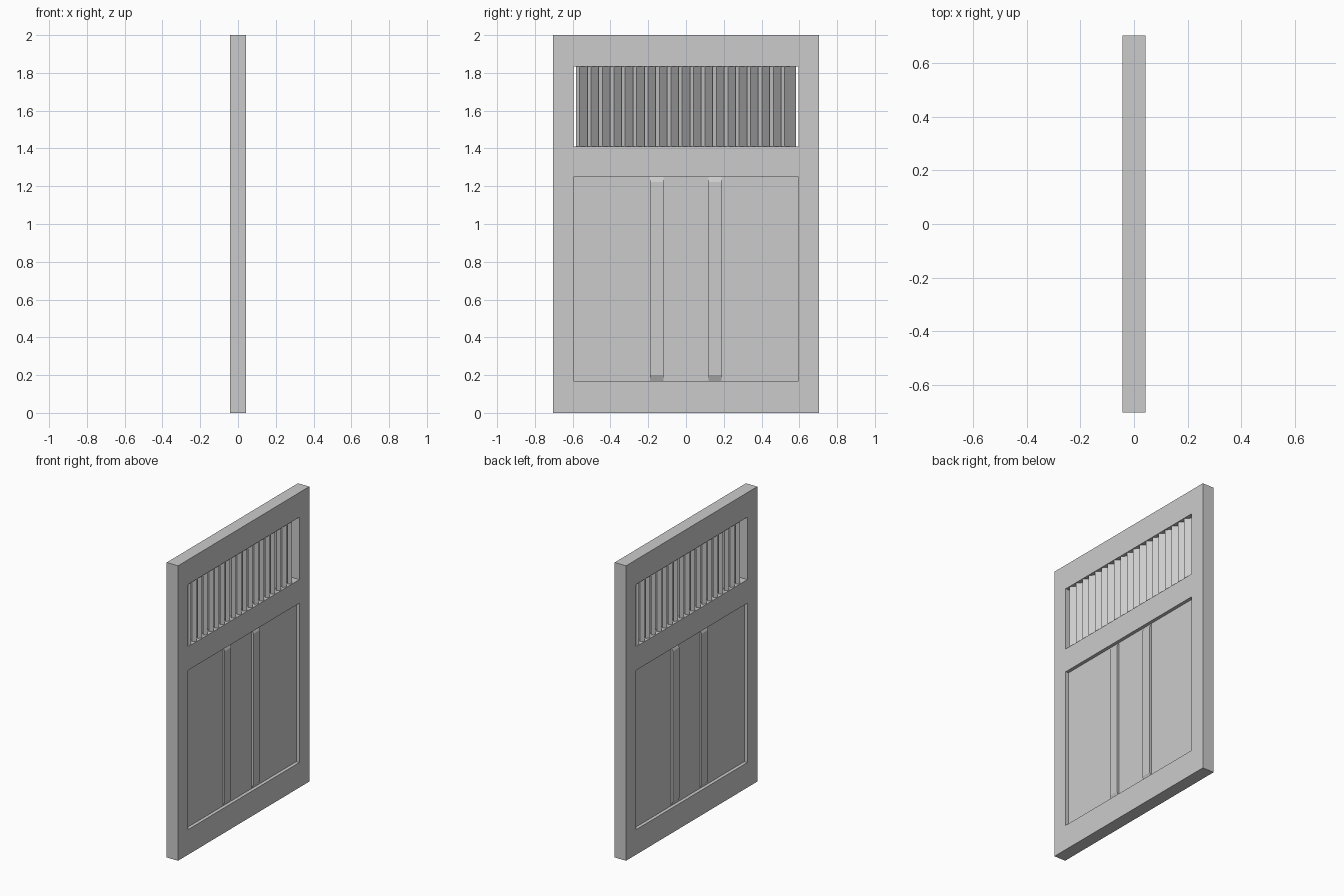
import bpy, bmesh, math

if "Cube" in bpy.data.objects:
    bpy.data.objects.remove(bpy.data.objects["Cube"])

T = 0.0425           # half thickness of the door
W, OW = 0.703, 0.596  # half width of the door and of its openings
PANEL = 0.02         # half thickness of the recessed panel


def finish(bm, name):
    bmesh.ops.recalc_face_normals(bm, faces=bm.faces)
    me = bpy.data.meshes.new(name)
    bm.to_mesh(me)
    bm.free()
    ob = bpy.data.objects.new(name, me)
    bpy.context.collection.objects.link(ob)
    return ob


def box(name, size, loc, turn=0.0):
    bm = bmesh.new()
    bmesh.ops.create_cube(bm, size=1)
    bmesh.ops.scale(bm, vec=size, verts=bm.verts)
    ob = finish(bm, name)
    ob.location = loc
    ob.rotation_euler.z = turn
    return ob


# Frame: a flat lattice with two openings, extruded through the thickness
ys = [-W, -OW, OW, W]
zs = [0, 0.17, 1.25, 1.41, 1.833, 2.0]
bm = bmesh.new()
grid = [[bm.verts.new((-T, y, z)) for z in zs] for y in ys]
for i in range(3):
    for j in range(5):
        if i == 1 and j in (1, 3):
            continue
        bm.faces.new((grid[i][j], grid[i + 1][j], grid[i + 1][j + 1], grid[i][j + 1]))
ext = bmesh.ops.extrude_face_region(bm, geom=bm.faces[:])
moved = [g for g in ext["geom"] if isinstance(g, bmesh.types.BMVert)]
bmesh.ops.translate(bm, verts=moved, vec=(2 * T, 0, 0))
bmesh.ops.dissolve_limit(bm, angle_limit=0.01, verts=bm.verts[:], edges=bm.edges[:])
bmesh.ops.triangulate(bm, faces=bm.faces[:])
finish(bm, "door_frame")

# Recessed lower panel
box("lower_panel", (2 * PANEL, 2 * OW, 1.08), (0, 0, 0.71))

# Raised bars on both faces of the panel, with sloped ends
for y in (-0.155, 0.153):
    for side in (-1, 1):
        lo, hi = PANEL * side, (PANEL + 0.013) * side
        profile = [(lo, 0.17), (hi, 0.2), (hi, 1.222), (lo, 1.248)]
        bm = bmesh.new()
        face = bm.faces.new([bm.verts.new((x, y - 0.035, z)) for x, z in profile])
        ext = bmesh.ops.extrude_face_region(bm, geom=[face])
        moved = [g for g in ext["geom"] if isinstance(g, bmesh.types.BMVert)]
        bmesh.ops.translate(bm, verts=moved, vec=(0, 0.07, 0))
        finish(bm, "panel_bar")

# Upright louvre slats turned 45 degrees in the upper opening
COUNT, PITCH = 19, 0.0603
for k in range(COUNT):
    y = (k - (COUNT - 1) / 2) * PITCH
    box("louvre_slat", (0.028, 0.085, 0.423), (0, y, 1.6215), math.radians(45))
